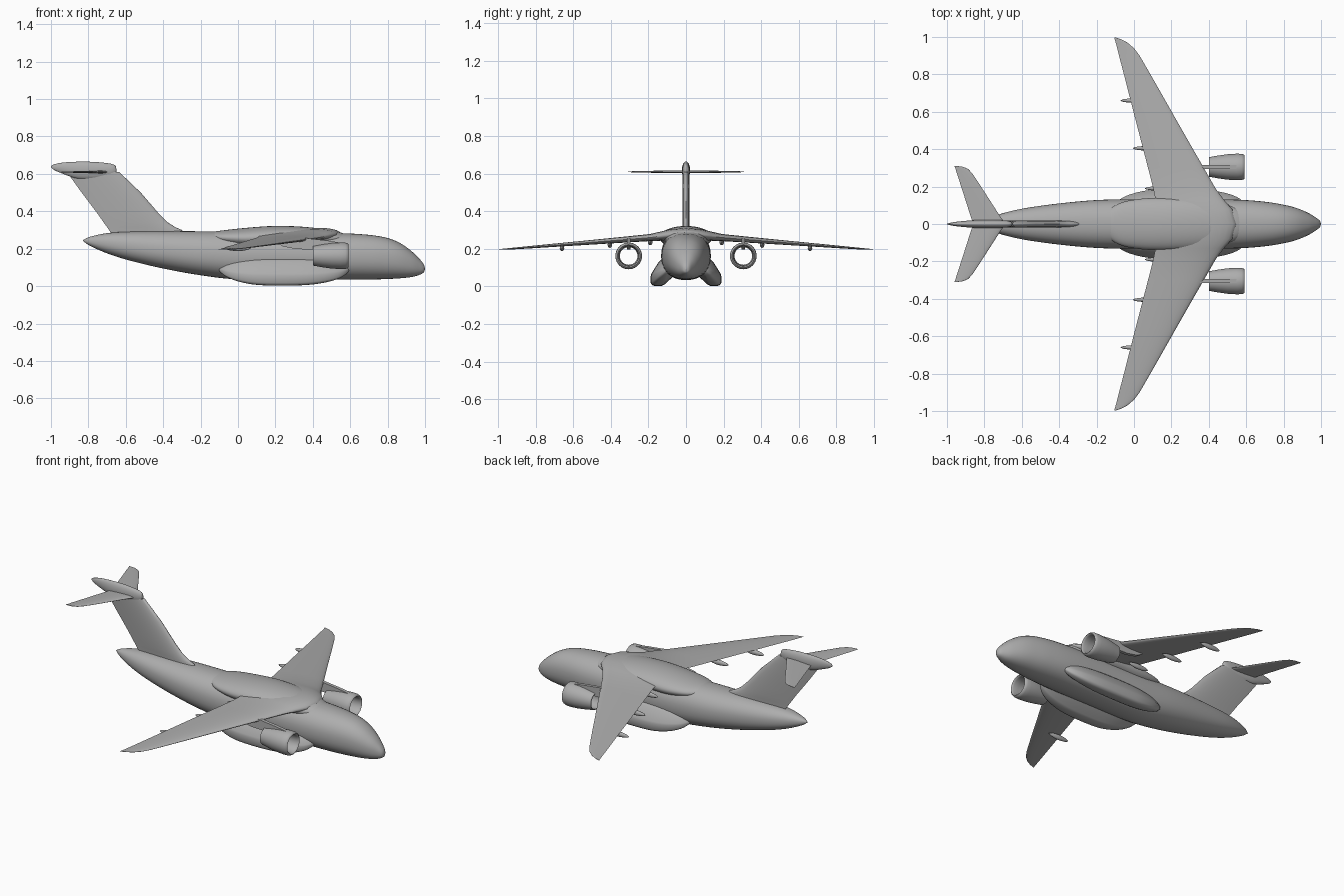
import bpy, bmesh, math
from mathutils import Vector

cube = bpy.data.objects.get("Cube")
if cube:
    bpy.data.objects.remove(cube, do_unlink=True)

grey = bpy.data.materials.new("airframe grey")
grey.use_nodes = True
grey.diffuse_color = (0.42, 0.42, 0.42, 1)
grey.node_tree.nodes["Principled BSDF"].inputs["Base Color"].default_value = grey.diffuse_color


def finish(name, bm, angle=40):
    bmesh.ops.remove_doubles(bm, verts=bm.verts, dist=1e-5)
    bmesh.ops.recalc_face_normals(bm, faces=bm.faces)
    mesh = bpy.data.meshes.new(name)
    bm.to_mesh(mesh)
    bm.free()
    mesh.materials.append(grey)
    obj = bpy.data.objects.new(name, mesh)
    bpy.context.collection.objects.link(obj)
    bpy.ops.object.select_all(action='DESELECT')
    obj.select_set(True)
    bpy.context.view_layer.objects.active = obj
    bpy.ops.object.shade_smooth_by_angle(angle=math.radians(angle))
    return obj


def loft(name, rings, closed=False, angle=40):
    """Skin a list of point rings; ends are capped unless the loft is closed."""
    bm = bmesh.new()
    loops = [[bm.verts.new(p) for p in ring] for ring in rings]
    n = len(loops[0])
    pairs = list(zip(loops, loops[1:])) + ([(loops[-1], loops[0])] if closed else [])
    for a, b in pairs:
        for i in range(n):
            j = (i + 1) % n
            bm.faces.new((a[i], a[j], b[j], b[i]))
    if not closed:
        bm.faces.new(loops[0])
        bm.faces.new(loops[-1])
    return finish(name, bm, angle)


def smooth_keys(keys, steps):
    """Catmull-Rom samples through tuples of values."""
    pts = [Vector(k) for k in keys]
    pts = [2 * pts[0] - pts[1]] + pts + [2 * pts[-1] - pts[-2]]
    out = []
    for a, b, c, d in zip(pts, pts[1:], pts[2:], pts[3:]):
        for s in range(steps):
            t = s / steps
            out.append(0.5 * (2 * b + (c - a) * t + (2 * a - 5 * b + 4 * c - d) * t ** 2
                              + (3 * b - a - 3 * c + d) * t ** 3))
    return out + [pts[-2]]


def oval(x, cy, cz, ry, rz, power=2.0, n=40):
    ring = []
    for i in range(n):
        a = 2 * math.pi * i / n
        c, s = math.cos(a), math.sin(a)
        ring.append((x, cy + ry * math.copysign(abs(c) ** (2 / power), c),
                     cz + rz * math.copysign(abs(s) ** (2 / power), s)))
    return ring


def body(name, keys, cy=0, power=2.0, steps=5):
    """Loft of ovals from keys (x, bottom, top, half width)."""
    return loft(name, [oval(x, cy, (lo + hi) / 2, max(w, 1e-4), max(hi - lo, 1e-4) / 2, power)
                       for x, lo, hi, w in smooth_keys(keys, steps)])


def airfoil(le, te, thick, n=14):
    """Closed (chord position, offset) outline of a symmetric airfoil."""
    def half(t):
        return 5 * thick * (0.2969 * t ** 0.5 - 0.126 * t - 0.3516 * t ** 2
                            + 0.2843 * t ** 3 - 0.1036 * t ** 4)
    ts = [(1 - math.cos(math.pi * i / n)) / 2 for i in range(n + 1)]
    upper = [(le + (te - le) * t, half(t)) for t in ts]
    return upper + [(x, -h) for x, h in upper[-2:0:-1]]


def span_surface(name, stations):
    """Both halves of a wing from stations (y, leading x, trailing x, z, thickness)."""
    both = [(-s[0],) + s[1:] for s in reversed(stations[1:])] + stations
    return loft(name, [[(x, y, z + h) for x, h in airfoil(le, te, th)]
                       for y, le, te, z, th in both], angle=50)


# Fuselage
body("fuselage", [
    (1.0, .09, .093, .001), (.993, .073, .116, .018), (.97, .06, .146, .036),
    (.93, .049, .185, .06), (.87, .042, .228, .085), (.8, .038, .257, .103),
    (.7, .035, .274, .119), (.55, .034, .283, .13), (.3, .034, .289, .132),
    (0, .036, .291, .132), (-.2, .058, .293, .128), (-.4, .094, .294, .11),
    (-.58, .137, .291, .085), (-.7, .175, .283, .058), (-.79, .215, .264, .026),
    (-.83, .242, .246, .002)], power=2.25)

# Hump fairing over the wing root
body("wing_root_fairing", [
    (.62, .24, .262, .02), (.55, .22, .286, .08), (.45, .21, .306, .115), (.32, .2, .319, .135),
    (.18, .2, .321, .14), (.04, .2, .311, .135), (-.08, .22, .298, .11), (-.17, .24, .285, .05)])

# Main wing
span_surface("main_wing", [
    (0, .55, .12, .279, .066), (.08, .525, .122, .275, .06), (.13, .48, .115, .268, .05),
    (.19, .436, .103, .26, .038), (.3, .373, .075, .251, .033), (.55, .23, .01, .231, .023),
    (.8, .088, -.054, .211, .014), (.9, .03, -.08, .203, .01), (.94, .0, -.09, .2, .008),
    (.97, -.035, -.098, .198, .006), (.988, -.07, -.103, .197, .004), (.998, -.1, -.106, .196, .002)])

# Tail fin
fin = [(.25, -.25, -.655, .034), (.3, -.3, -.69, .036), (.315, -.335, -.7, .037),
       (.34, -.375, -.718, .038), (.39, -.425, -.753, .038), (.5, -.52, -.836, .037),
       (.61, -.635, -.915, .034)]
loft("tail_fin", [[(x, h, z) for x, h in airfoil(le, te, th)] for z, le, te, th in fin], angle=50)

# Fin tip bullet
body("fin_tip_fairing", [
    (-.65, .61, .625, .003), (-.657, .595, .645, .012), (-.69, .58, .656, .019),
    (-.77, .57, .664, .022), (-.86, .575, .665, .02), (-.94, .602, .66, .013),
    (-.985, .622, .65, .006), (-1, .636, .642, .001)])

# Horizontal stabiliser
span_surface("tailplane", [
    (0, -.685, -.86, .61, .016), (.04, -.715, -.873, .61, .015), (.2, -.818, -.924, .61, .01),
    (.27, -.864, -.947, .61, .007), (.295, -.888, -.954, .61, .005), (.306, -.915, -.959, .61, .004),
    (.31, -.945, -.96, .61, .002)])

# Parts repeated on both sides
for side, label in ((1, "left"), (-1, "right")):
    # Landing gear sponson: an angular section shrinking to both ends
    section = [(.07, .165), (.125, .148), (.145, .13), (.184, .068), (.187, .055), (.187, .018),
               (.178, .006), (.165, .003), (.13, .003), (.115, .01), (.06, .06)]
    sizes = [(-.105, .05), (-.095, .25), (-.06, .53), (0, .77), (.08, .94), (.17, 1),
             (.3, 1), (.4, .94), (.49, .78), (.55, .56), (.585, .3), (.6, .05)]
    loft(label + "_sponson", [[(x, side * (.09 + (y - .09) * s), .1 + (z - .1) * s)
                              for y, z in section] for x, s in smooth_keys(sizes, 3)], angle=45)

    # Open engine nacelle
    tube = [(.592, .06), (.588, .066), (.575, .07), (.55, .071), (.5, .068), (.45, .061), (.4, .052),
            (.4, .047), (.46, .051), (.55, .052), (.58, .053), (.589, .056)]
    loft(label + "_engine", [oval(x, side * .305, .162, r, r) for x, r in tube], closed=True)

    # Engine pylon
    outline = [(.2, .235), (.24, .212), (.31, .198), (.41, .195), (.55, .222), (.55, .232),
               (.48, .243), (.4, .252), (.34, .26), (.25, .255)]
    loft(label + "_pylon", [[(x, side * .305 + w * .01, z) for x, z in outline] for w in (-1, 1)], angle=25)

    # Flap track fairings
    for i, (x, y, z) in enumerate(((.125, .19, .235), (.06, .405, .221), (-.005, .66, .203)), 1):
        keys = [(x + d, z - r * 1.3, z + r * 1.3, r) for d, r in
                ((-.066, .001), (-.055, .006), (-.03, .01), (.01, .012), (.05, .008), (.075, .001))]
        body(f"{label}_flap_fairing_{i}", keys, cy=side * y, steps=3)
